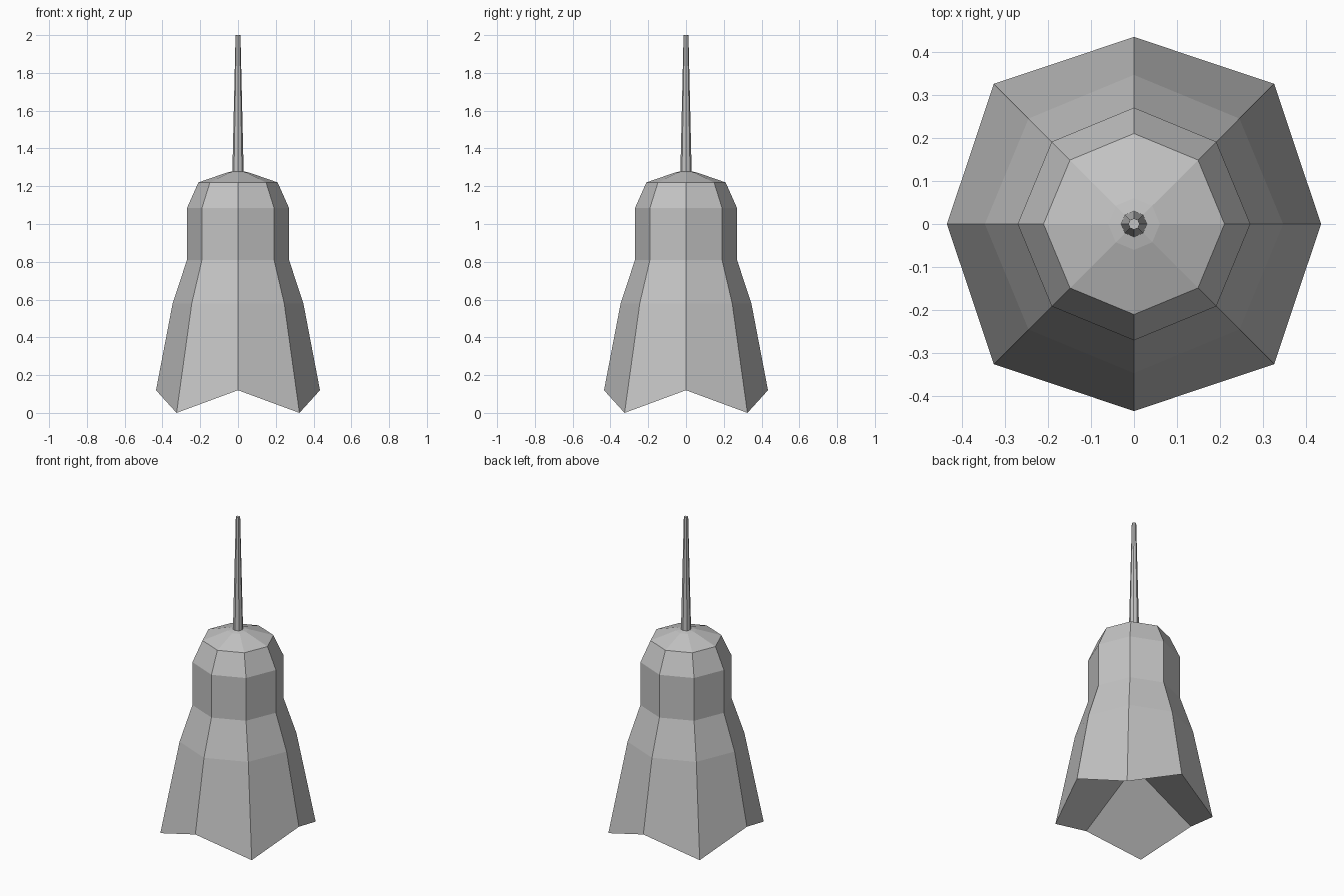
import bpy, bmesh, math

SIDES = 8
cube = bpy.data.objects.get("Cube")
if cube:
    bpy.data.objects.remove(cube, do_unlink=True)

grey = bpy.data.materials.new("plain grey")
grey.use_nodes = True
grey.diffuse_color = (0.55, 0.55, 0.55, 1)
grey.node_tree.nodes["Principled BSDF"].inputs["Base Color"].default_value = grey.diffuse_color


def add_ring(bm, radius, z):
    """Octagonal ring with corners on the axes."""
    steps = [math.tau * i / SIDES for i in range(SIDES)]
    return [bm.verts.new((radius * math.cos(a), radius * math.sin(a), z)) for a in steps]


def bridge(bm, lower, upper):
    for i in range(SIDES):
        j = (i + 1) % SIDES
        bm.faces.new((lower[i], lower[j], upper[j], upper[i]))


def lathe(name, profile, apex=None, notch=None):
    """Stack octagonal rings; notch = (axis radius, axis z, hollow z) shapes the base."""
    bm = bmesh.new()
    rings = [add_ring(bm, r, z) for r, z in profile]
    for lower, upper in zip(rings, rings[1:]):
        bridge(bm, lower, upper)

    # Top: pointed or flat
    if apex is None:
        bm.faces.new(rings[-1])
    else:
        tip = bm.verts.new((0, 0, apex))
        for i in range(SIDES):
            bm.faces.new((rings[-1][i], rings[-1][(i + 1) % SIDES], tip))

    # Underside: flat, or four planes meeting in a hollow
    base = rings[0]
    if notch is None:
        bm.faces.new(base[::-1])
    else:
        radius, height, hollow = notch
        for v in base[::2]:
            v.co *= radius / v.co.xy.length
            v.co.z = height
        centre = bm.verts.new((0, 0, hollow))
        for i in range(SIDES):
            bm.faces.new((base[(i + 1) % SIDES], base[i], centre))

    bmesh.ops.recalc_face_normals(bm, faces=bm.faces)
    mesh = bpy.data.meshes.new(name)
    bm.to_mesh(mesh)
    bm.free()
    mesh.materials.append(grey)
    obj = bpy.data.objects.new(name, mesh)
    bpy.context.collection.objects.link(obj)
    return obj


# Flared body with domed top and four pointed corners at the base
lathe("body",
      [(0.46, 0), (0.346, 0.58), (0.27, 0.81), (0.27, 1.085), (0.21, 1.22), (0.06, 1.272)],
      apex=1.285, notch=(0.434, 0.12, 0.36))

# Thin tapering spike
lathe("spike", [(0.03, 1.275), (0.013, 2.0)])
